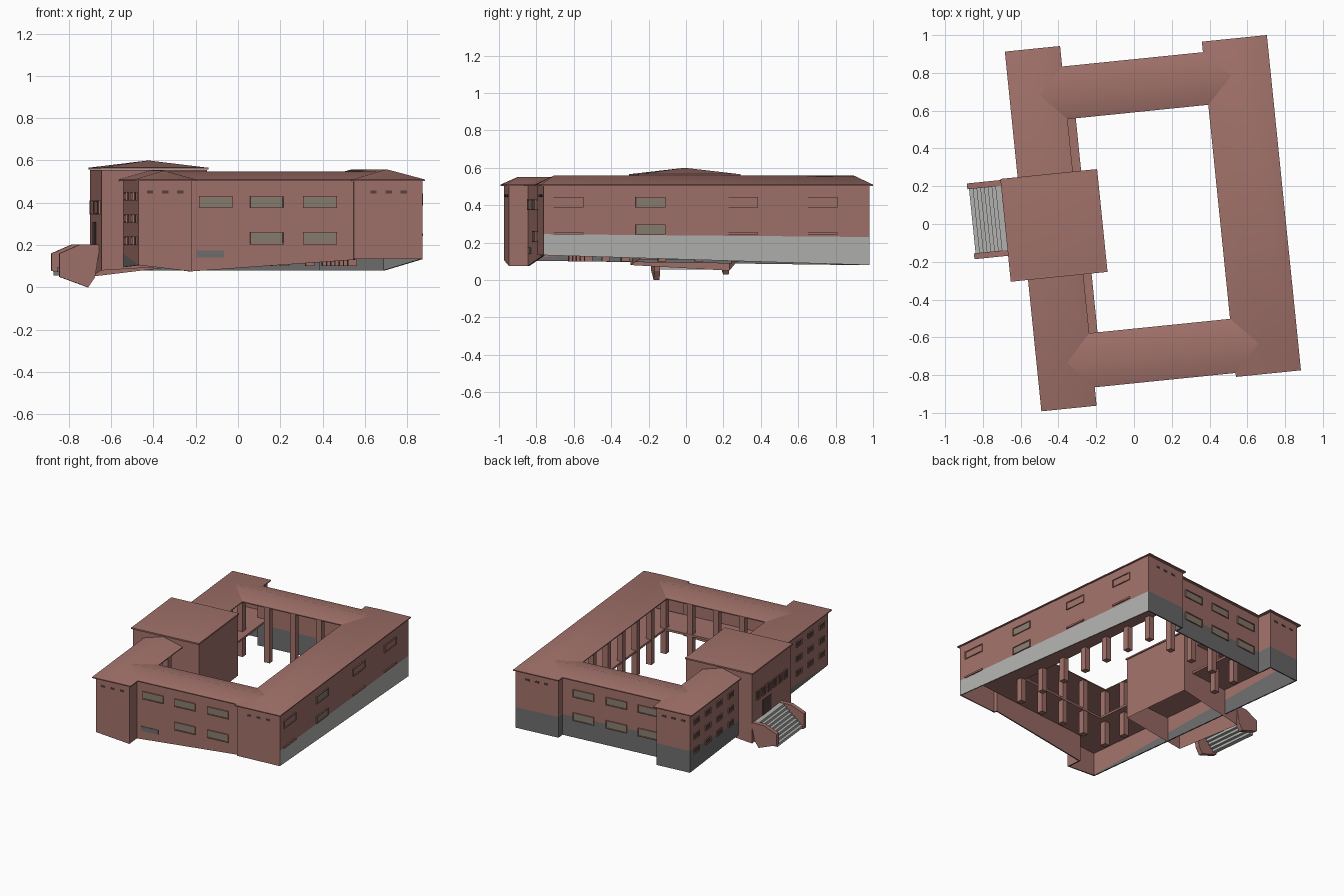
import bpy, bmesh, math

if "Cube" in bpy.data.objects:
    bpy.data.objects.remove(bpy.data.objects["Cube"])

ANGLE = 0.1013   # the whole building is turned slightly about z


def material(name, rgb):
    m = bpy.data.materials.new(name)
    m.diffuse_color = (*rgb, 1)
    m.use_nodes = True
    m.node_tree.nodes["Principled BSDF"].inputs["Base Color"].default_value = m.diffuse_color
    return m


PINK = material("pink_plaster", (0.355, 0.165, 0.143))
LIGHT = material("light_grey_stone", (0.44, 0.44, 0.43))
GREY = material("dark_grey_plinth", (0.155, 0.155, 0.155))
GLASS = material("olive_glass", (0.24, 0.205, 0.155))
DARK = material("dark_opening", (0.085, 0.055, 0.05))


def finish(name, bm, *mats, smooth=False):
    bmesh.ops.recalc_face_normals(bm, faces=bm.faces)
    for f in bm.faces:
        f.smooth = smooth
    me = bpy.data.meshes.new(name)
    bm.to_mesh(me)
    bm.free()
    if smooth:
        me.set_sharp_from_angle(angle=math.radians(42))
    ob = bpy.data.objects.new(name, me)
    for m in mats:
        me.materials.append(m)
    ob.rotation_euler.z = ANGLE
    bpy.context.collection.objects.link(ob)
    return ob


def box(bm, x0, x1, y0, y1, z0, z1):
    v = [bm.verts.new((x, y, z)) for z in (z0, z1)
         for x, y in ((x0, y0), (x1, y0), (x1, y1), (x0, y1))]
    for f in ((3, 2, 1, 0), (4, 5, 6, 7), (0, 1, 5, 4), (1, 2, 6, 5), (2, 3, 7, 6), (3, 0, 4, 7)):
        bm.faces.new([v[i] for i in f])
    return v


# Outer walls: one loop of (x, y, bottom z, plinth top z)
loop = [(-.567, -.92, .105, .108), (-.313, -.92, .075, .075), (-.313, -.818, .075, .075),
        (.465, -.818, .13, .13), (.465, -.845, .135, .135), (.791, -.845, .133, .245),
        (.791, .905, .08, .23), (.465, .905, .08, .232), (.465, .85, .08, .233),
        (-.313, .85, .08, .237), (-.313, .96, .08, .24), (-.567, .96, .08, .24)]
bm = bmesh.new()
rows = [[bm.verts.new((x, y, z)) for z in (zb, max(zg, zb + .0005), .506)] for x, y, zb, zg in loop]
for i, a in enumerate(rows):
    b = rows[(i + 1) % len(rows)]
    if i == 4:   # right end of the front has no plinth
        bm.faces.new((a[0], b[0], b[1], b[2], a[2], a[1]))
        continue
    for k in (0, 1):
        f = bm.faces.new((a[k], b[k], b[k + 1], a[k + 1]))
        if k == 0:
            f.material_index = 2 if i == 5 else 1   # right side is lighter
walls = finish("outer_walls", bm, PINK, GREY, LIGHT)
mod = walls.modifiers.new("thickness", 'SOLIDIFY')
mod.thickness = 0.012
mod.offset = -1


# Hipped roofs with a thin eave board, softly shaded over the ridge
def roof(name, x0, x1, y0, y1, z1, inset, along_y):
    bm = bmesh.new()
    lo, hi = .503, .51
    c = ((x0, y0), (x1, y0), (x1, y1), (x0, y1))
    b = [bm.verts.new((x, y, lo)) for x, y in c]
    t = [bm.verts.new((x, y, hi)) for x, y in c]
    bm.faces.new(b[::-1])
    for i in range(4):
        j = (i + 1) % 4
        bm.faces.new((b[i], b[j], t[j], t[i]))
    mx, my = (x0 + x1) / 2, (y0 + y1) / 2
    if along_y:
        p, q = bm.verts.new((mx, y0 + inset, z1)), bm.verts.new((mx, y1 - inset, z1))
        fs = ((t[0], t[1], p), (t[1], t[2], q, p), (t[2], t[3], q), (t[3], t[0], p, q))
    else:
        p, q = bm.verts.new((x0 + inset, my, z1)), bm.verts.new((x1 - inset, my, z1))
        fs = ((t[3], t[0], p), (t[0], t[1], q, p), (t[1], t[2], q), (t[2], t[3], p, q))
    for f in fs:
        bm.faces.new(f)
    finish(name, bm, PINK, smooth=True)


roof("left_wing_roof", -.588, -.294, -.937, .977, .552, .08, True)
roof("right_wing_roof", .455, .801, -.86, .924, .558, .085, True)
roof("front_wing_roof", -.44, .626, -.839, -.551, .548, .002, False)
roof("back_wing_roof", -.44, .626, .588, .868, .548, .002, False)

# Courtyard gallery floors
bm = bmesh.new()
box(bm, .47, .78, -.81, .84, .27, .285)
box(bm, -.555, -.25, -.81, .84, .27, .285)
box(bm, -.555, -.32, -.91, -.81, .27, .285)
box(bm, -.555, -.32, .84, .95, .27, .285)
box(bm, -.25, .47, -.81, -.555, .27, .285)
finish("gallery_floors", bm, PINK)

# Courtyard columns
bm = bmesh.new()


def column(x, y):
    box(bm, x - .021, x + .021, y - .021, y + .021, .1, .504)


for i in range(7):
    column(.483, -.575 + i * 1.187 / 6)
for i in range(1, 4):
    x = -.31 + i * .79 / 4
    column(x, -.578)
    column(x, .615)
for y in (-.578, -.4, .44, .615):
    column(-.317, y)
finish("columns", bm, PINK)

# Central hall: open-bottomed block with a foot that follows the slope
bm = bmesh.new()
for v in box(bm, -.672, -.17, -.23, .301, .06, .555)[:4]:
    v.co.z = .11 if v.co.x > -.4 else (.08 if v.co.y < 0 else .05)
bm.faces.ensure_lookup_table()
bmesh.ops.delete(bm, geom=[bm.faces[0]], context='FACES_ONLY')
finish("hall_block", bm, PINK)
bm = bmesh.new()
box(bm, -.68, -.165, -.238, .309, .557, .567)
ring = [bm.verts.new((x, y, .567)) for x, y in
        ((-.668, -.226), (-.177, -.226), (-.177, .297), (-.668, .297))]
apex = bm.verts.new((-.4225, .036, .6))
for i in range(4):
    bm.faces.new((ring[i], ring[(i + 1) % 4], apex))
bm.faces.new(ring[::-1])
finish("hall_roof", bm, PINK, smooth=True)

# Windows: surround bars plus a thin pane, on a wall facing side*axis
frames, panes, darks, hatch = (bmesh.new() for _ in range(4))


def plate(bm, axis, side, at, c, w, z0, z1, t):
    a, b = sorted((at - side * .001, at + side * t))
    if axis == 'y':
        box(bm, c - w / 2, c + w / 2, a, b, z0, z1)
    else:
        box(bm, a, b, c - w / 2, c + w / 2, z0, z1)


def window(axis, side, at, c, w, z0, z1, pane):
    e = .006
    plate(pane, axis, side, at, c, w, z0, z1, .003)
    for z in (z0, z1 - e):
        plate(frames, axis, side, at, c, w, z, z + e, .008)
    for s in (-1, 1):
        plate(frames, axis, side, at, c + s * (w - e) / 2, e, z0, z1, .008)


for x in (-.189, .055, .306):
    for side, at in ((-1, -.818), (1, .85)):
        window('y', side, at, x, .16, .375, .432, panes)
        if side > 0 or x > 0:
            window('y', side, at, x, .16, .203, .262, panes)
plate(hatch, 'y', -1, -.818, -.215, .13, .14, .173, .004)
for i, y in enumerate((-.713, -.271, .227, .654)):
    pane = panes if i == 1 else frames
    window('x', 1, .791, y, .16, .387, .443, pane)
    window('x', 1, .791, y, .16, .243, .298 if i == 1 else .255, pane)

# Small vents high on the wing ends
for k in (-1, 0, 1):
    for at_f, at_b, c in ((-.92, .96, -.44), (-.845, .905, .63)):
        plate(darks, 'y', -1, at_f, c + k * .072, .03, .444, .457, .003)
        plate(darks, 'y', 1, at_b, c + k * .072, .03, .444, .457, .003)

# Three rows of small windows along the left side
for z in (.22, .325, .43):
    for i in range(4):
        for y0 in (-.83, .41):
            window('x', -1, -.567, y0 + i * .155, .07, z - .02, z + .02, darks)

# Hall windows and entrance door
for i in range(6):
    window('x', -1, -.672, -.15 + i * .075, .045, .345, .41, darks)
plate(darks, 'x', -1, -.672, .10, .12, .2, .31, .003)
finish("window_frames", frames, PINK)
finish("window_panes", panes, GLASS)
finish("dark_windows_and_vents", darks, DARK)
finish("front_hatch", hatch, GREY)

# Entrance stairs
bm = bmesh.new()
for i in range(8):
    x = -.85 + i * .02
    box(bm, x, x + .03, -.07, .275, .055 + i * .018, .075 + i * .018)
box(bm, -.70, -.665, -.07, .275, .18, .2)
finish("entrance_steps", bm, LIGHT)

# Stair side walls with pointed feet
profile = [(-.859, .05), (-.859, .16), (-.76, .203), (-.665, .203), (-.69, .047), (-.722, 0)]
for name, y0, lift in (("stair_wall_near", -.1, 0), ("stair_wall_far", .272, .03)):
    bm = bmesh.new()
    face = bm.faces.new([bm.verts.new((x, y0, z + (lift if z < .1 else 0))) for x, z in profile])
    ext = bmesh.ops.extrude_face_region(bm, geom=[face])
    for v in ext["geom"]:
        if isinstance(v, bmesh.types.BMVert):
            v.co.y += .031
    finish(name, bm, PINK)
